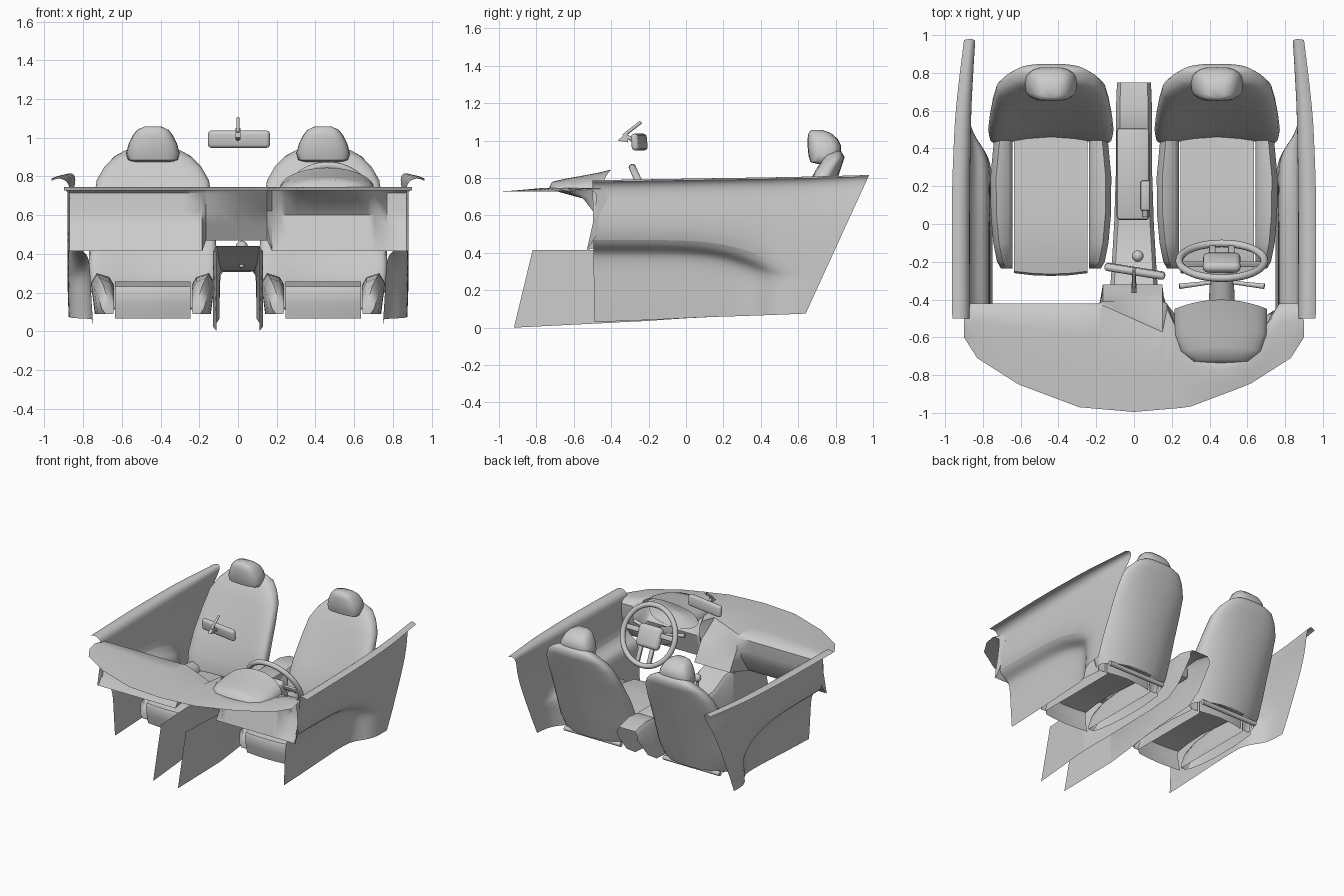
import bpy, bmesh, math
from mathutils import Vector, Matrix

if "Cube" in bpy.data.objects:
    bpy.data.objects.remove(bpy.data.objects["Cube"])


def finish(name, bm, angle=40, mat=None):
    bmesh.ops.recalc_face_normals(bm, faces=bm.faces)
    if mat:
        bm.transform(mat)
    me = bpy.data.meshes.new(name)
    bm.to_mesh(me)
    bm.free()
    ob = bpy.data.objects.new(name, me)
    bpy.context.collection.objects.link(ob)
    bpy.context.view_layer.objects.active = ob
    ob.select_set(True)
    bpy.ops.object.shade_smooth_by_angle(angle=math.radians(angle))
    ob.select_set(False)
    return ob


def loft(name, rows, closed=False, caps=(False, False), angle=40, sub=0):
    """Skin a list of point rows; closed rows make tubes."""
    bm = bmesh.new()
    v = [[bm.verts.new(p) for p in r] for r in rows]
    n = len(rows[0])
    for a, b in zip(v, v[1:]):
        for i in range(n if closed else n - 1):
            j = (i + 1) % n
            bm.faces.new((a[i], a[j], b[j], b[i]))
    for flag, ring in zip(caps, (v[0], v[-1])):
        if flag:
            bm.faces.new(ring)
    ob = finish(name, bm, angle)
    if sub:
        m = ob.modifiers.new("smooth", 'SUBSURF')
        m.levels = m.render_levels = sub
        m.boundary_smooth = 'PRESERVE_CORNERS'
    return ob


def box(name, size, loc, bevel=0.01, rot=Matrix(), seg=2):
    bm = bmesh.new()
    bmesh.ops.create_cube(bm, size=1, matrix=Matrix.Diagonal((*size, 1)))
    if bevel:
        bmesh.ops.bevel(bm, geom=bm.edges[:], offset=bevel, segments=seg, profile=0.5, affect='EDGES')
    return finish(name, bm, 40, Matrix.Translation(loc) @ rot)


def rod(name, a, b, r1, r2=None, sides=10):
    a, b = Vector(a), Vector(b)
    d = b - a
    bm = bmesh.new()
    bmesh.ops.create_cone(bm, cap_ends=True, segments=sides, radius1=r1, radius2=r2 or r1, depth=d.length)
    return finish(name, bm, 40, Matrix.Translation((a + b) / 2) @ d.to_track_quat('Z', 'Y').to_matrix().to_4x4())


def lerp(pts, t):
    for (a, va), (b, vb) in zip(pts, pts[1:]):
        if t <= b:
            return va + (vb - va) * max(0, (t - a) / (b - a))
    return pts[-1][1]


def spow(c, e):
    return math.copysign(abs(c) ** e, c)


def oval(n, e):
    return [(spow(math.cos(2 * math.pi * i / n), e), spow(math.sin(2 * math.pi * i / n), e)) for i in range(n)]


# Seats
def seat(cx):
    # backrest shell, open underneath, with side wings
    rows = []
    for z, w, d in ((.13, .29, .13), (.22, .325, .17), (.35, .332, .19), (.5, .325, .18), (.65, .31, .165),
                    (.78, .29, .15), (.85, .25, .14), (.9, .2, .125), (.93, .145, .09), (.942, .08, .04)):
        rear = .59 + (z - .1) / 3.1
        yc = (rear - d / 2) if z < .92 else .785
        ring = []
        for c, s in oval(28, .65):
            wing = -.075 * c * c * min(1, (.95 - z) * 2)
            ring.append((cx + w * c, yc + d / 2 * s + wing, z + .012 * s))
        rows.append(ring)
    loft("seat_back", rows, True, (False, True), 60)
    # cushion centre panel
    prof = ((-.25, .065), (-.268, .14), (-.275, .21), (-.265, .232), (-.16, .25), (0, .258), (.25, .24), (.48, .22))
    loft("seat_cushion", [[(cx + .195 * u, y + .015 * u * u, z) for u in (-1, -.5, 0, .5, 1)] for y, z in prof], angle=50)
    # side bolsters
    for s in (-1, 1):
        rows = []
        for y, wo, zt in ((-.235, .265, .17), (-.2, .285, .235), (-.1, .305, .275), (.05, .318, .295),
                          (.25, .32, .3), (.46, .3, .28)):
            prof = ((.205, .09), (.202, zt - .06), (.225, zt - .02), (wo - .03, zt), (wo, zt - .05), (wo - .02, .09))
            rows.append([(cx + s * a, y, z) for a, z in prof])
        loft("seat_bolster", rows, False, (True, False), 50)
    # headrest
    rows = []
    for z, w, d, y in ((.875, .1, .03, .735), (.885, .13, .07, .735), (.92, .138, .085, .74), (.97, .125, .09, .74),
                       (1.01, .105, .08, .73), (1.04, .082, .06, .715), (1.057, .045, .03, .7)):
        rows.append([(cx + w * c, y + d * s, z) for c, s in oval(20, .65)])
    loft("headrest", rows, True, (True, True), 60)
    rod("seat_hinge_bar", (cx - .25, .55, .13), (cx + .25, .55, .13), .018)


for x in (-.44, .44):
    seat(x)

# Doors: thin pressed panels whose armrest bulge dies out towards the rear
for s in (-1, 1):
    rows = []
    for yt, yb, f, xo, zt, zb, zc in ((-.5, -.49, 1, .962, .79, .03, .415), (-.2, -.2, 1, .965, .795, .04, .415),
                                      (.1, .07, 1, .965, .8, .055, .41), (.3, .24, 1, .96, .803, .06, .37),
                                      (.44, .36, .9, .953, .805, .064, .32), (.53, .44, .3, .95, .807, .067, .29),
                                      (.7, .52, .03, .935, .81, .07, .28), (.98, .64, 0, .9, .818, .075, .28)):
        k = xo - .965
        prof = [(xo, zt - .012), (xo - .04, zt + .005), (.875 + k * .6, zt - .02), (.865 + k * .3, zt - .08), (.88, .6),
                (.88 - .01 * f, zc + .035), (.88 - .09 * f, zc), (.88 - .115 * f, zc - .05),
                (.88 - .12 * f, .2), (.875 - .125 * f, zb)]
        rows.append([(s * x, yb + (yt - yb) * (z - zb) / (zt - zb), z) for x, z in prof])
    loft("door_panel", rows, angle=60, sub=2)

# Dashboard shell, cut away around the instruments and with a sloping centre stack
front = ((0, -.995), (.29, -.97), (.61, -.85), (.83, -.71), (.9, -.6))
xs = [-.9, -.87, -.83, -.72, -.61, -.45, -.29, -.185, -.165, -.1, 0, .1, .15, .175, .22,
      .25, .3, .38, .46, .54, .62, .67, .705, .77, .83, .87, .9]
rows = []
for x in xs:
    yf = lerp(front, abs(x))
    u = abs(x - .46) / .255
    xx = max(-.88, min(.88, x))
    if -.17 < x < .16:
        yt = -.43 - (x + .165) * .45
        tail = [(yt, .735), (yt + .02, .71), (-.41, .62), (-.36, .54), (-.32, .47)]
    elif u < 1:
        yt = -.45 - .28 * math.sqrt(1 - u * u)
        tail = [(yt, .742), (yt + .005, .738), (max(yt + .01, -.55), .69), (-.48, .6), (-.53, .415)]
    else:
        e = .06 if abs(x) > .88 else 0
        tail = [(-.45 - e, .742), (-.42 - e, .715), (-.425 - e, .62), (-.44 - e, .55), (-.53, .415)]
    y0 = tail[0][0]
    pts = [(x, yf, .728), (x, yf + (y0 - yf) * .35, .738), (x, yf + (y0 - yf) * .75, .746)]
    rows.append(pts + [(x, *tail[0])] + [(xx, y, z) for y, z in tail[1:]])
loft("dashboard", rows, angle=45)

# Instrument hood and face
rows = []
for t, y, h in ((0.0, -.735, .008), (.25, -.715, .045), (.5, -.65, .06), (.75, -.55, .078), (.9, -.46, .095), (1, -.4, .11)):
    w = .06 + .185 * math.sin(min(1, t * 1.25) * math.pi / 2)
    rows.append([(.46 + w * math.cos(a), y - .05 * t * abs(math.cos(a)) ** 2, .735 + h * math.sin(a))
                 for a in [math.pi * i / 14 for i in range(15)]])
loft("instrument_hood", rows, angle=60)
rows = [[(.46 + .22 * k * c, -.51 - .04 * (1 - k) - .03 * s * k, .705 + .09 * k * s) for c, s in oval(24, .85)]
        for k in (1, .9, .6, .1)]
loft("instrument_face", rows, True, (False, True), 50)

# Steering wheel, tilted on its column
tilt = Matrix.Translation((.465, -.195, .65)) @ Matrix.Rotation(math.radians(114), 4, 'X')
rows = []
for i in range(40):
    a = 2 * math.pi * i / 40
    rows.append([tilt @ Vector(((.226 + .02 * c) * math.cos(a), (.226 + .02 * c) * math.sin(a), .02 * s)) for c, s in oval(10, 1)])
loft("steering_rim", rows + rows[:1], True)
R3 = tilt.to_3x3().to_4x4()
box("steering_hub", (.2, .17, .06), tilt @ Vector((0, -.01, .015)), .028, R3, 3)
for s in (-1, 1):
    box("wheel_spoke", (.15, .04, .02), tilt @ Vector((s * .15, .02, .01)), .006, R3)
    box("lower_spoke", (.035, .14, .02), tilt @ Vector((s * .05, -.15, .01)), .006, R3)
    rod("column_stalk", (.465 + s * .06, -.31, .63), (.465 + s * .225, -.33, .655), .01, .015)
rod("steering_column", tilt @ Vector((0, 0, .03)), (.465, -.44, .555), .06, .07, 16)

# Centre console, tail swept up at the rear
rows = []
for y, w, zt, zb in ((-.42, .13, .44, .025), (-.33, .125, .42, .03), (-.22, .118, .35, .035), (0, .105, .31, .05),
                     (.3, .095, .31, .065), (.51, .095, .4, .08), (.62, .095, .41, .15), (.75, .09, .38, .32)):
    rows.append([(-w, y, zb), (-w, y, zt - .03), (-w + .02, y, zt), (w - .02, y, zt), (w, y, zt - .03), (w, y, zb)])
loft("console", rows, angle=35)
for s in (-1, 1):
    loft("console_front_side", [[(s * .11, -.92, 0), (s * .11, -.82, .415)], [(s * .13, -.42, .025), (s * .13, -.42, .415)]])
box("armrest", (.175, .49, .1), (-.005, .265, .355), .02)
box("handbrake", (.05, .16, .035), (.06, .15, .415), .01)
rod("handbrake_tip", (.06, .08, .415), (.06, .04, .405), .016)
rod("gear_stick", (.02, -.18, .33), (.02, -.17, .43), .012)
bm = bmesh.new()
bmesh.ops.create_uvsphere(bm, u_segments=12, v_segments=8, radius=.031)
finish("gear_knob", bm, 60, Matrix.Translation((.02, -.17, .437)))

# Rear-view mirror
box("mirror", (.325, .04, .09), (.005, -.25, .992), .019, Matrix.Rotation(-.16, 4, 'Z') @ Matrix.Rotation(.1, 4, 'X'), 3)
rod("mirror_arm", (0, -.26, .99), (0, -.33, 1.03), .01)
rod("mirror_stem", (0, -.335, 1.025), (0, -.24, 1.1), .009)
loft("mirror_mount", [[(-.012, -.365, 1.0), (-.012, -.31, 1.05), (-.012, -.31, .99)],
                      [(.012, -.365, 1.0), (.012, -.31, 1.05), (.012, -.31, .99)]], True, (True, True))
